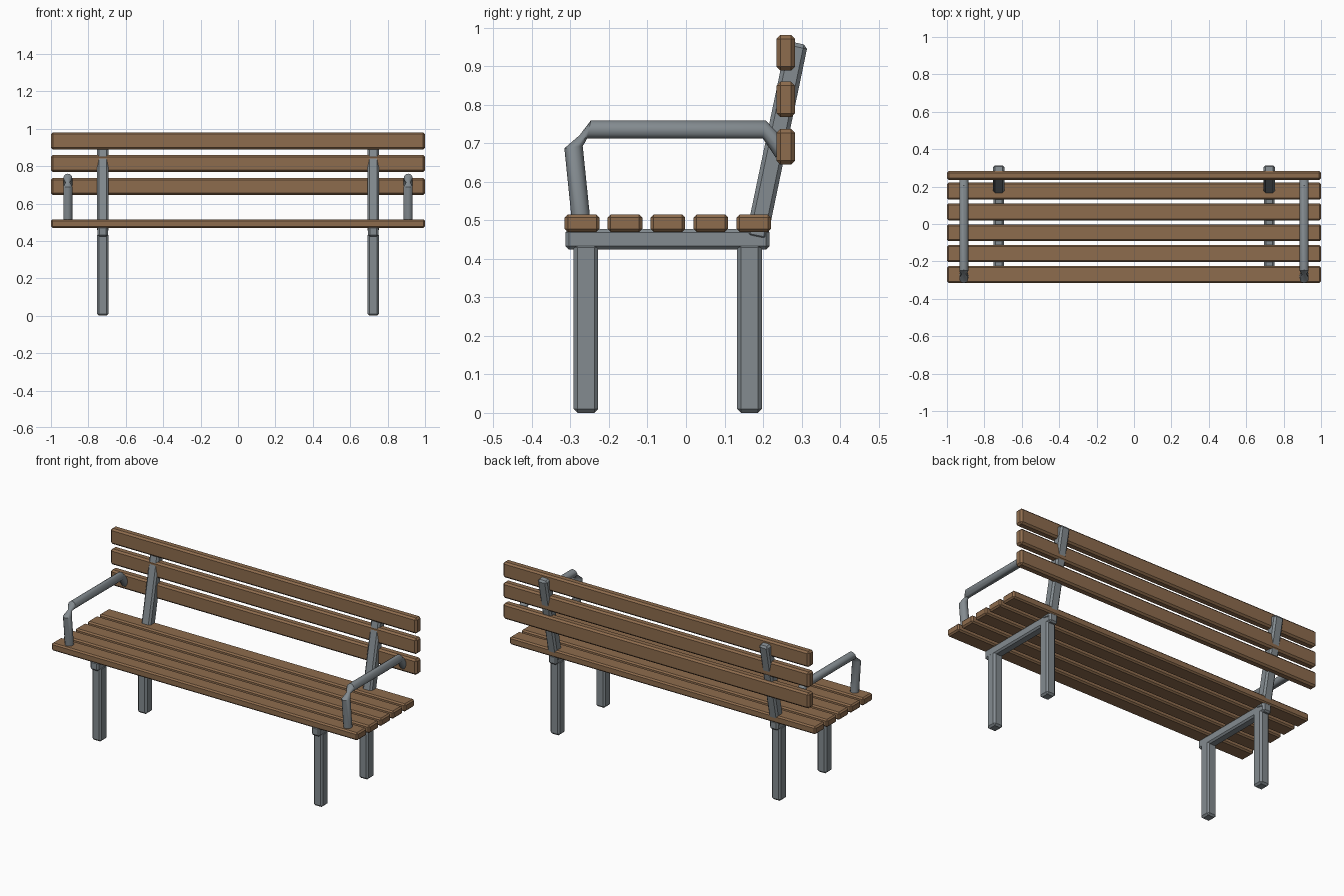
import bpy, bmesh, math
from mathutils import Vector, Matrix

if "Cube" in bpy.data.objects:
    bpy.data.objects.remove(bpy.data.objects["Cube"])


def material(name, color):
    m = bpy.data.materials.new(name)
    m.diffuse_color = (*color, 1)
    m.use_nodes = True
    m.node_tree.nodes["Principled BSDF"].inputs["Base Color"].default_value = m.diffuse_color
    return m


wood = material("brown wood", (0.27, 0.15, 0.075))
metal = material("grey metal", (0.23, 0.26, 0.28))


def finish(bm, name, mat):
    bmesh.ops.recalc_face_normals(bm, faces=bm.faces)
    me = bpy.data.meshes.new(name)
    bm.to_mesh(me)
    bm.free()
    me.materials.append(mat)
    ob = bpy.data.objects.new(name, me)
    bpy.context.collection.objects.link(ob)
    return ob


def box(name, center, size, mat, chamfer=0.009, tilt=0):
    """Chamfered box, tilted about x."""
    bm = bmesh.new()
    bmesh.ops.create_cube(bm, size=1)
    bmesh.ops.scale(bm, vec=size, verts=bm.verts)
    bmesh.ops.bevel(bm, geom=bm.edges[:], offset=chamfer, segments=1, affect='EDGES')
    bm.transform(Matrix.Translation(center) @ Matrix.Rotation(tilt, 4, 'X'))
    return finish(bm, name, mat)


def tube(name, x, rings, mat, sides=12):
    """Round tube in the yz plane; rings are (y, z, radius, normal angle)."""
    bm = bmesh.new()
    loops = []
    for y, z, r, deg in rings:
        a = math.radians(deg)
        across = Vector((0, -math.sin(a), math.cos(a)))
        side = Vector((1, 0, 0))
        c = Vector((x, y, z))
        loops.append([bm.verts.new(c + r * (side * math.cos(t) + across * math.sin(t)))
                      for t in (2 * math.pi * i / sides for i in range(sides))])
    for a, b in zip(loops, loops[1:]):
        for i in range(sides):
            j = (i + 1) % sides
            bm.faces.new((a[i], a[j], b[j], b[i]))
    bm.faces.new(loops[0])
    bm.faces.new(loops[-1])
    ob = finish(bm, name, mat)
    bpy.ops.object.select_all(action='DESELECT')
    ob.select_set(True)
    bpy.context.view_layer.objects.active = ob
    bpy.ops.object.shade_smooth_by_angle(angle=math.radians(40))


# seat slats
for i in range(5):
    box(f"seat_slat_{i + 1}", (0, -0.27 + 0.1115 * i, 0.4925), (2, 0.09, 0.045), wood, 0.008)

# backrest slats
for i, z in enumerate((0.691, 0.814, 0.935)):
    box(f"back_slat_{i + 1}", (0, 0.259, z), (2, 0.048, 0.092), wood, 0.01)

for side, s in (("left", -1), ("right", 1)):
    x = 0.723 * s
    # legs and the bar joining them under the seat
    box(f"{side}_front_leg", (x, -0.26, 0.22), (0.06, 0.064, 0.44), metal, 0.01)
    box(f"{side}_back_leg", (x, 0.165, 0.22), (0.06, 0.064, 0.44), metal, 0.01)
    box(f"{side}_seat_bar", (x, -0.048, 0.451), (0.054, 0.53, 0.054), metal)
    # leaning back support
    box(f"{side}_back_support", (x, 0.2355, 0.706), (0.06, 0.056, 0.52), metal, 0.01,
        -math.radians(11.8))
    # armrest with a pinched front bend
    tube(f"{side}_armrest", 0.91 * s, [
        (-0.272, 0.495, 0.024, 95),
        (-0.292, 0.690, 0.024, 97),
        (-0.268, 0.714, 0.011, 50),
        (-0.252, 0.736, 0.024, -12),
        (0.203, 0.736, 0.024, -8),
        (0.250, 0.680, 0.024, -45),
    ], metal)
